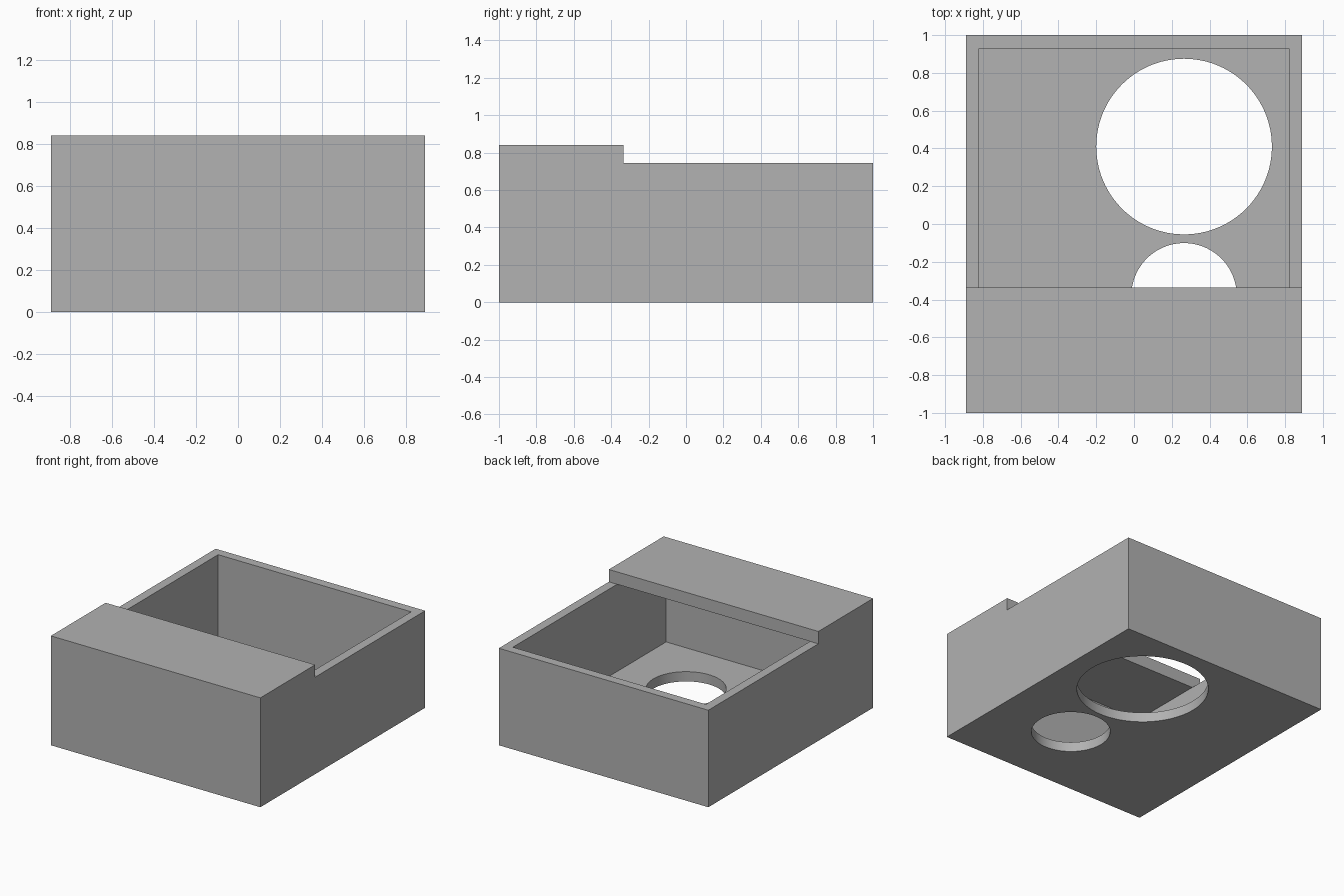
import bpy
import bmesh
from mathutils import Matrix, Vector

default_cube = bpy.data.objects.get("Cube")
if default_cube:
    bpy.data.objects.remove(default_cube, do_unlink=True)

HALF_X, HALF_Y = 0.89, 1.0
WALL, FLOOR = 0.07, 0.075
RIM, TOP = 0.745, 0.84
STEP_Y = -0.335

grey = bpy.data.materials.new("plain grey")
grey.use_nodes = True
colour = (0.445, 0.445, 0.445, 1)
grey.diffuse_color = colour
grey.node_tree.nodes["Principled BSDF"].inputs["Base Color"].default_value = colour


def make_object(name, bm):
    bmesh.ops.recalc_face_normals(bm, faces=bm.faces)
    mesh = bpy.data.meshes.new(name)
    bm.to_mesh(mesh)
    bm.free()
    mesh.materials.append(grey)
    obj = bpy.data.objects.new(name, mesh)
    bpy.context.scene.collection.objects.link(obj)
    return obj


def side_extrusion(name, profile, half_width):
    """Extrude a (y, z) outline across x."""
    bm = bmesh.new()
    face = bm.faces.new([bm.verts.new((-half_width, y, z)) for y, z in profile])
    grown = bmesh.ops.extrude_face_region(bm, geom=[face])["geom"]
    verts = [v for v in grown if isinstance(v, bmesh.types.BMVert)]
    bmesh.ops.translate(bm, verts=verts, vec=Vector((2 * half_width, 0, 0)))
    return make_object(name, bm)


def hole_cutter(name, x, y, radius):
    bm = bmesh.new()
    bmesh.ops.create_cone(bm, cap_ends=True, segments=96, radius1=radius,
                          radius2=radius, depth=0.4,
                          matrix=Matrix.Translation((x, y, 0)))
    return make_object(name, bm)


# Outer block with the raised front section
housing = side_extrusion("housing", [
    (-HALF_Y, 0), (HALF_Y, 0), (HALF_Y, RIM),
    (STEP_Y, RIM), (STEP_Y, TOP), (-HALF_Y, TOP)], HALF_X)

# Cavity runs under the front cover and opens upward behind it
cavity = side_extrusion("cavity_cutter", [
    (-HALF_Y + WALL, FLOOR), (HALF_Y - WALL, FLOOR), (HALF_Y - WALL, 1),
    (STEP_Y + 0.05, 1), (STEP_Y, RIM), (-HALF_Y + WALL, RIM)], HALF_X - WALL)

# Two round openings in the floor
large_hole = hole_cutter("large_hole_cutter", 0.265, 0.41, 0.465)
small_hole = hole_cutter("small_hole_cutter", 0.265, -0.38, 0.279)

bpy.context.view_layer.objects.active = housing
for cutter in (cavity, large_hole, small_hole):
    cutter.hide_render = True
    mod = housing.modifiers.new(cutter.name, "BOOLEAN")
    mod.operation = "DIFFERENCE"
    mod.solver = "EXACT"
    mod.object = cutter
    bpy.ops.object.modifier_apply(modifier=mod.name)
    bpy.data.objects.remove(cutter, do_unlink=True)

# Smooth hole walls, crisp box edges
for obj in bpy.context.selected_objects:
    obj.select_set(False)
housing.select_set(True)
bpy.ops.object.shade_smooth_by_angle(angle=0.5)
